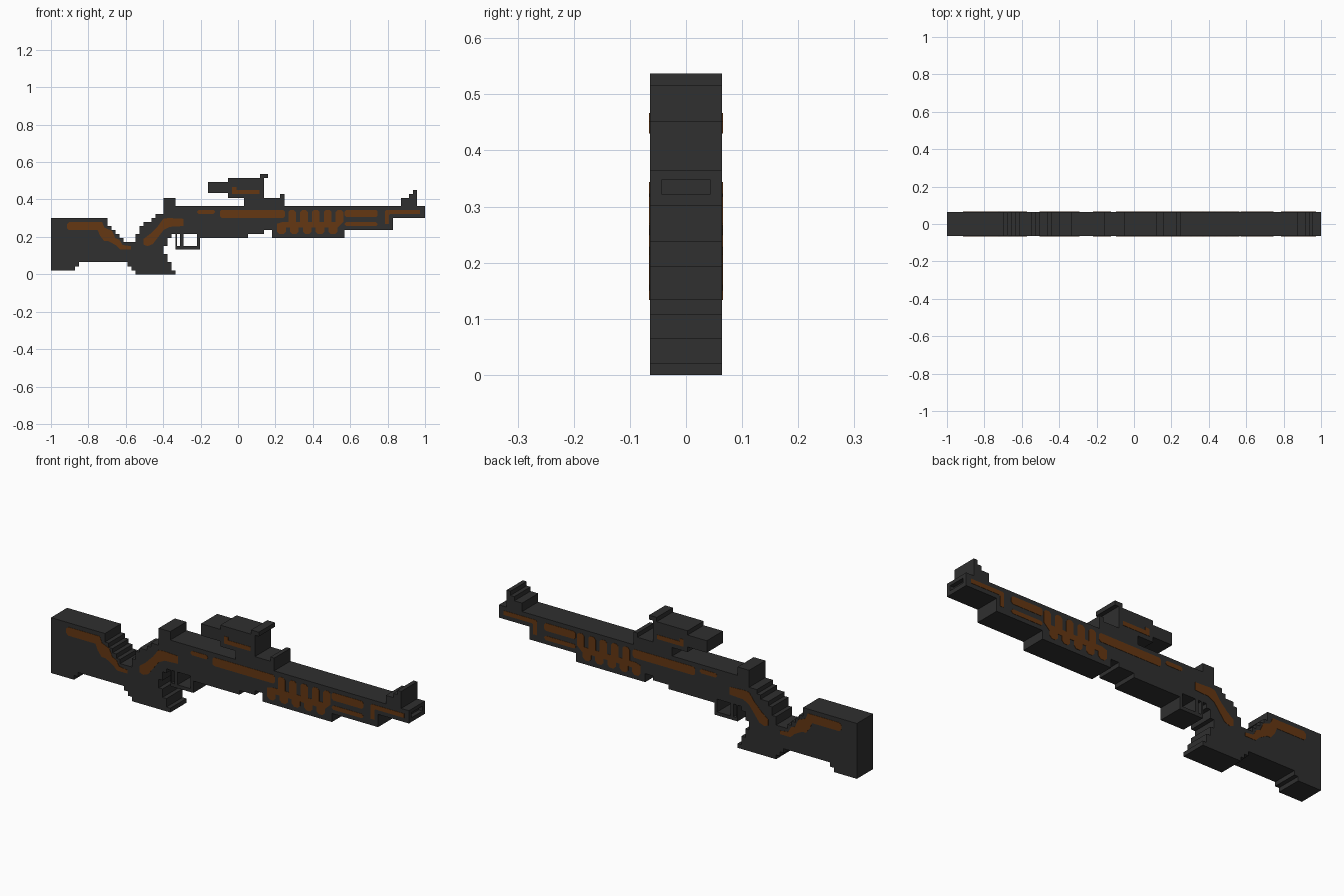
import bpy, bmesh

old = bpy.data.objects.get("Cube")
if old:
    bpy.data.objects.remove(old)

U = 2 / 93          # one grid unit, 93 units along the whole length
HALF = 3 * U        # half thickness of the body


def material(name, rgb):
    m = bpy.data.materials.new(name)
    m.use_nodes = True
    m.diffuse_color = (*rgb, 1)
    m.node_tree.nodes["Principled BSDF"].inputs["Base Color"].default_value = (*rgb, 1)
    return m


DARK = material("dark_grey", (0.029, 0.029, 0.029))
ORANGE = material("burnt_orange", (0.13, 0.038, 0.006))


def slab(name, pts, y0, y1, mat):
    """Side profile in grid units, extruded across y."""
    bm = bmesh.new()
    face = bm.faces.new([bm.verts.new((x * U - 1, y0, z * U)) for x, z in pts])
    ext = bmesh.ops.extrude_face_region(bm, geom=[face])
    verts = [g for g in ext["geom"] if isinstance(g, bmesh.types.BMVert)]
    bmesh.ops.translate(bm, vec=(0, y1 - y0, 0), verts=verts)
    bmesh.ops.recalc_face_normals(bm, faces=bm.faces)
    me = bpy.data.meshes.new(name)
    bm.to_mesh(me)
    bm.free()
    me.materials.append(mat)
    ob = bpy.data.objects.new(name, me)
    bpy.context.collection.objects.link(ob)
    return ob


def rect(x0, x1, z0, z1):
    return [(x0, z0), (x1, z0), (x1, z1), (x0, z1)]


def body(name, pts, half=HALF):
    return slab(name, pts, -half, half, DARK)


def inlay(name, pts):
    """Thin coloured plate on both flanks."""
    for side, s in (("right", -1), ("left", 1)):
        a, b = sorted((s * (HALF - 0.004), s * (HALF + 0.0015)))
        slab(f"{name}_{side}", pts, a, b, ORANGE)


def bar(x0, x1, z0, z1, c=0.4):
    """Rectangle with clipped corners."""
    return [(x0 + c, z0), (x1 - c, z0), (x1, z0 + c), (x1, z1 - c),
            (x1 - c, z1), (x0 + c, z1), (x0, z1 - c), (x0, z0 + c)]


# Shoulder stock with stepped neck
body("stock", [(0, 1), (6, 1), (6, 2), (7, 2), (7, 3), (19, 3), (19, 2), (20, 2),
               (20, 1), (21, 1), (21, 8), (18, 8), (18, 9), (17, 9), (17, 10),
               (16, 10), (16, 11), (15, 11), (15, 12), (14, 12), (14, 14), (0, 14)])

# Grip, stepping up into the rear of the receiver
body("grip", [(21, 0), (31, 0), (31, 1), (30, 1), (30, 3), (29, 3), (29, 5), (28, 5),
              (28, 7), (29, 7), (29, 9), (30, 9), (30, 10), (31, 10), (31, 19), (28, 19),
              (28, 15), (26, 15), (26, 14), (25, 14), (25, 13), (23, 13), (23, 12),
              (22, 12), (22, 10), (21, 10)])

# Receiver and fore-end
body("receiver", [(31, 10), (37, 10), (37, 9), (49, 9), (49, 10), (53, 10),
                  (53, 11), (55, 11), (55, 17), (31, 17)])
body("fore_end", [(55, 9), (73, 9), (73, 11), (85, 11), (85, 17), (55, 17)])

# Barrel end with a recessed slot
muzzle = body("muzzle", rect(85, 93, 14, 17))
cutter = slab("muzzle_slot_cutter", rect(92, 95, 15, 16.15), -2.05 * U, 2.05 * U, DARK)
cutter.hide_render = True
cutter.hide_viewport = True
cut = muzzle.modifiers.new("slot", "BOOLEAN")
cut.operation = "DIFFERENCE"
cut.solver = "EXACT"
cut.object = cutter

# Front sight
body("front_sight", [(87, 17), (91, 17), (91, 21), (90, 21), (90, 20),
                     (89, 20), (89, 19), (87, 19)])

# Trigger and guard
body("guard_bottom", rect(31, 37, 6.2, 7))
body("guard_front", rect(36.3, 37, 7, 10))
body("guard_rear", rect(31, 31.3, 7, 10))
body("trigger", rect(32.1, 32.9, 7, 10))

# Scope on its mount
body("scope_mount", [(48, 17), (58, 17), (58, 20), (57, 20), (57, 19), (48, 19)])
body("scope", [(44, 19), (53, 19), (53, 24), (54, 24), (54, 25), (52, 25), (52, 24),
               (44, 24), (44, 23), (39, 23), (39, 20.2), (44, 20.2)])

# Inlays on the stock and grip
inlay("stock_inlay", [(4, 11.5), (4.5, 11), (11.6, 11), (12.2, 9.6), (13.2, 8.3), (14.2, 8.3),
                      (16.2, 7.2), (17.2, 6.2), (19.9, 6.2), (19.9, 7), (17.8, 7.3),
                      (17, 8.6), (16, 9), (15.2, 10.8), (13.3, 11.6), (12.7, 13),
                      (4.5, 13), (4, 12.5)])
inlay("grip_inlay", [(23, 7.4), (24, 7), (25.3, 7.5), (28, 11), (29.5, 11.8), (33, 12),
                     (33, 13.8), (29.2, 14), (27.9, 13.8), (26.6, 12), (24.6, 10), (23, 8.8)])

# Straight inlays along the barrel
for name, box in {"receiver_short": (36.3, 40.8, 15, 16), "receiver_long": (42, 58.2, 14, 16),
                  "barrel_upper": (73, 81.2, 14.2, 16), "barrel_lower": (73, 81.2, 12, 13)}.items():
    inlay(name + "_inlay", bar(*box))
inlay("muzzle_inlay", [(83.1, 12.5), (84.1, 12.5), (84.1, 14.8), (84.4, 15), (91.8, 15),
                       (91.8, 16), (83.4, 16), (83.1, 15.7)])
inlay("scope_inlay", [(45, 20), (51.9, 20), (51.9, 21), (46.1, 21), (46.1, 21.7), (45, 21.7)])

# Wavy ribbed inlay: rounded teeth above and below a centre band
ribs = [(56.2, 12.6)]
for i in range(5):                       # upper teeth
    x = 59 + 2.95 * i
    ribs += [(x, 13), (x, 15.5), (x + 0.5, 16), (x + 1.4, 16), (x + 1.9, 15.5), (x + 1.9, 13)]
    if i == 0:
        ribs.insert(1, (57.5, 13))
for i in reversed(range(5)):             # lower teeth
    x = 56.2 + 3.2 * i
    ribs += [(x + 2.2, 11.6), (x + 2.2, 10.6), (x + 1.6, 10), (x + 0.6, 10),
             (x, 10.6), (x, 11.6)]
inlay("ribbed_inlay", ribs)
